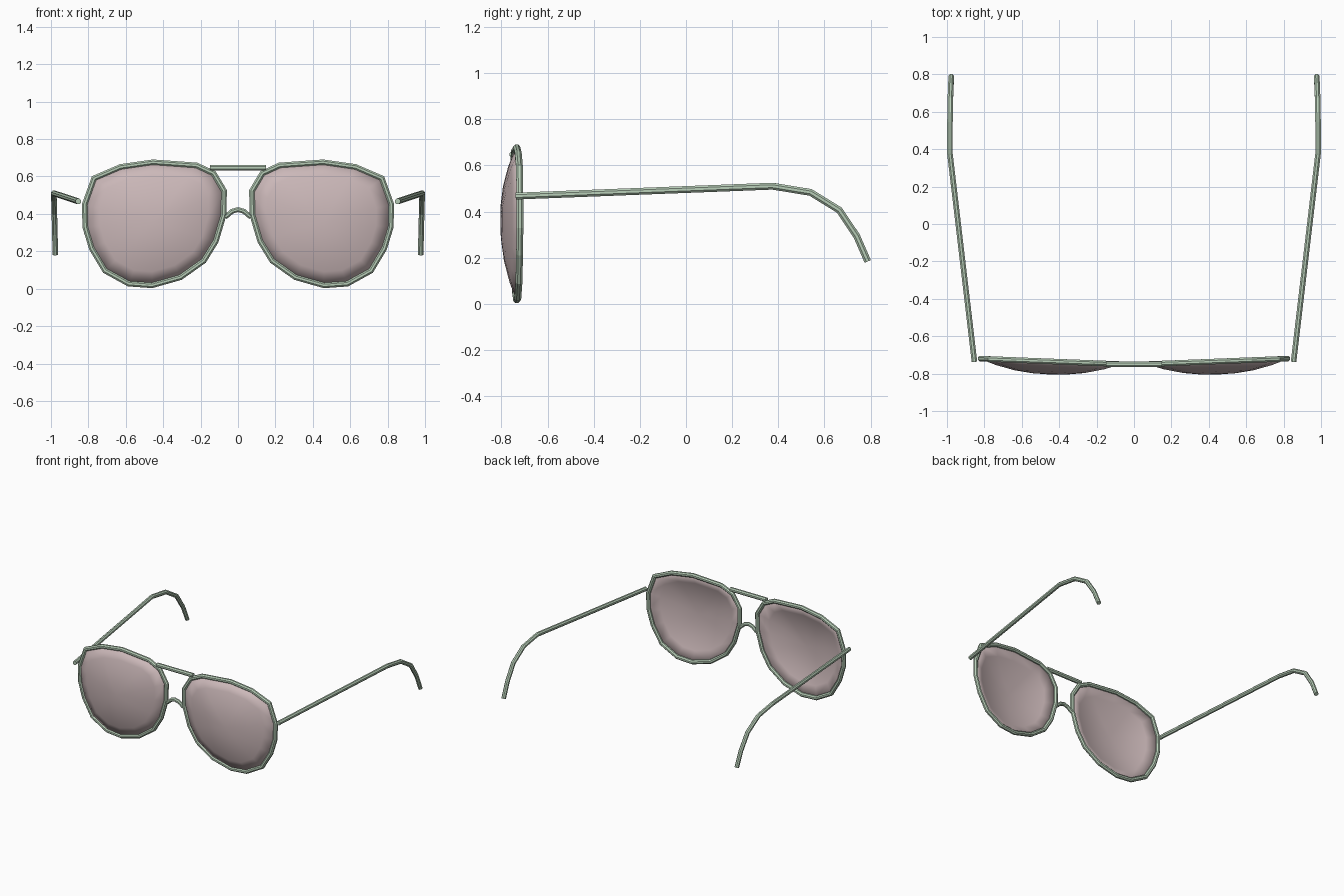
import bpy, bmesh, math
from mathutils import Vector

if "Cube" in bpy.data.objects:
    bpy.data.objects.remove(bpy.data.objects["Cube"])

R = 0.016      # wire radius of the frame
SIDES = 8


def material(name, rgb):
    m = bpy.data.materials.new(name)
    m.diffuse_color = (*rgb, 1)
    m.use_nodes = True
    m.node_tree.nodes["Principled BSDF"].inputs["Base Color"].default_value = m.diffuse_color
    return m


frame_mat = material("pale green frame", (0.48, 0.62, 0.48))
lens_mat = material("dusty pink lens", (0.60, 0.48, 0.485))


def make_object(name, bm, mat, smooth=False):
    bmesh.ops.recalc_face_normals(bm, faces=bm.faces)
    for f in bm.faces:
        f.smooth = smooth
    me = bpy.data.meshes.new(name)
    bm.to_mesh(me)
    bm.free()
    me.materials.append(mat)
    ob = bpy.data.objects.new(name, me)
    bpy.context.collection.objects.link(ob)
    return ob


def tube(name, pts, up, closed=False, r=R):
    """Sweep a mitred round section along a path; up is a steady side direction."""
    pts = [Vector(p) for p in pts]
    n = len(pts)
    bm = bmesh.new()
    rings = []
    for i, p in enumerate(pts):
        a = pts[i - 1] if closed or i > 0 else None
        b = pts[(i + 1) % n] if closed or i < n - 1 else None
        d1 = (p - a).normalized() if a is not None else (b - p).normalized()
        d2 = (b - p).normalized() if b is not None else d1
        t = (d1 + d2).normalized()
        u = Vector(up)
        u = (u - t * u.dot(t)).normalized()
        v = t.cross(u)
        miter = 1 / max(0.6, t.dot(d1))
        ring = []
        for k in range(SIDES):
            ang = 2 * math.pi * (k + 0.5) / SIDES
            ring.append(bm.verts.new(p + u * r * math.cos(ang) + v * r * miter * math.sin(ang)))
        rings.append(ring)
    for i in range(n if closed else n - 1):
        a, b = rings[i], rings[(i + 1) % n]
        for k in range(SIDES):
            j = (k + 1) % SIDES
            bm.faces.new((a[k], a[j], b[j], b[k]))
    if not closed:
        bm.faces.new(rings[0])
        bm.faces.new(rings[-1])
    return make_object(name, bm, frame_mat)


# Outer outline of one rim (x, z)
outline = [(0.455, 0.692), (0.636, 0.665), (0.782, 0.600), (0.835, 0.455), (0.833, 0.33),
           (0.797, 0.21), (0.722, 0.085), (0.59, 0.012), (0.46, 0.002), (0.30, 0.047),
           (0.17, 0.14), (0.103, 0.25), (0.06, 0.40), (0.06, 0.53), (0.118, 0.627), (0.212, 0.672)]
CX, CZ = 0.455, 0.355


def plane_y(x):
    """The rims sweep back slightly towards the temples."""
    return -0.752 + 0.039 * x


centre_line = []
for x, z in outline:
    d = math.hypot(x - CX, z - CZ)
    f = 1 - R / d
    centre_line.append((CX + (x - CX) * f, CZ + (z - CZ) * f))


def lens(name, s):
    """Shallow dome filling the rim."""
    bm = bmesh.new()
    bulge = 0.068
    tip = bm.verts.new((s * CX, plane_y(CX) - bulge, CZ))
    prev = None
    for t in (0.25, 0.5, 0.78, 1.0):
        ring = []
        for x, z in centre_line:
            px, pz = CX + (x - CX) * t, CZ + (z - CZ) * t
            ring.append(bm.verts.new((s * px, plane_y(px) - bulge * (1 - t ** 2.2), pz)))
        for k in range(len(ring)):
            j = (k + 1) % len(ring)
            if prev is None:
                bm.faces.new((tip, ring[k], ring[j]))
            else:
                bm.faces.new((prev[k], ring[k], ring[j], prev[j]))
        prev = ring
    ob = make_object(name, bm, lens_mat, True)
    mod = ob.modifiers.new("thickness", 'SOLIDIFY')
    mod.thickness = 0.004
    mod.offset = 0


# Temple arm path with curved ear hook
temple = [(0.853, -0.737, 0.467), (0.984, 0.375, 0.510), (0.984, 0.54, 0.483),
          (0.982, 0.665, 0.406), (0.979, 0.74, 0.294), (0.977, 0.788, 0.184)]

for side, s in (("right", 1), ("left", -1)):
    tube(side + "_rim", [(s * x, plane_y(x), z) for x, z in centre_line], (0, 1, 0), True)
    lens(side + "_lens", s)
    tube(side + "_temple", [(s * x, y, z) for x, y, z in temple], (1, 0, 0))

# Straight brow bar and arched nose bridge
tube("brow_bar", [(-0.15, -0.75, 0.647), (0.15, -0.75, 0.647)], (0, 1, 0))
tube("nose_bridge", [(-0.068, -0.748, 0.383), (-0.032, -0.75, 0.414), (0, -0.751, 0.423),
                     (0.032, -0.75, 0.414), (0.068, -0.748, 0.383)], (0, 1, 0), r=0.014)
